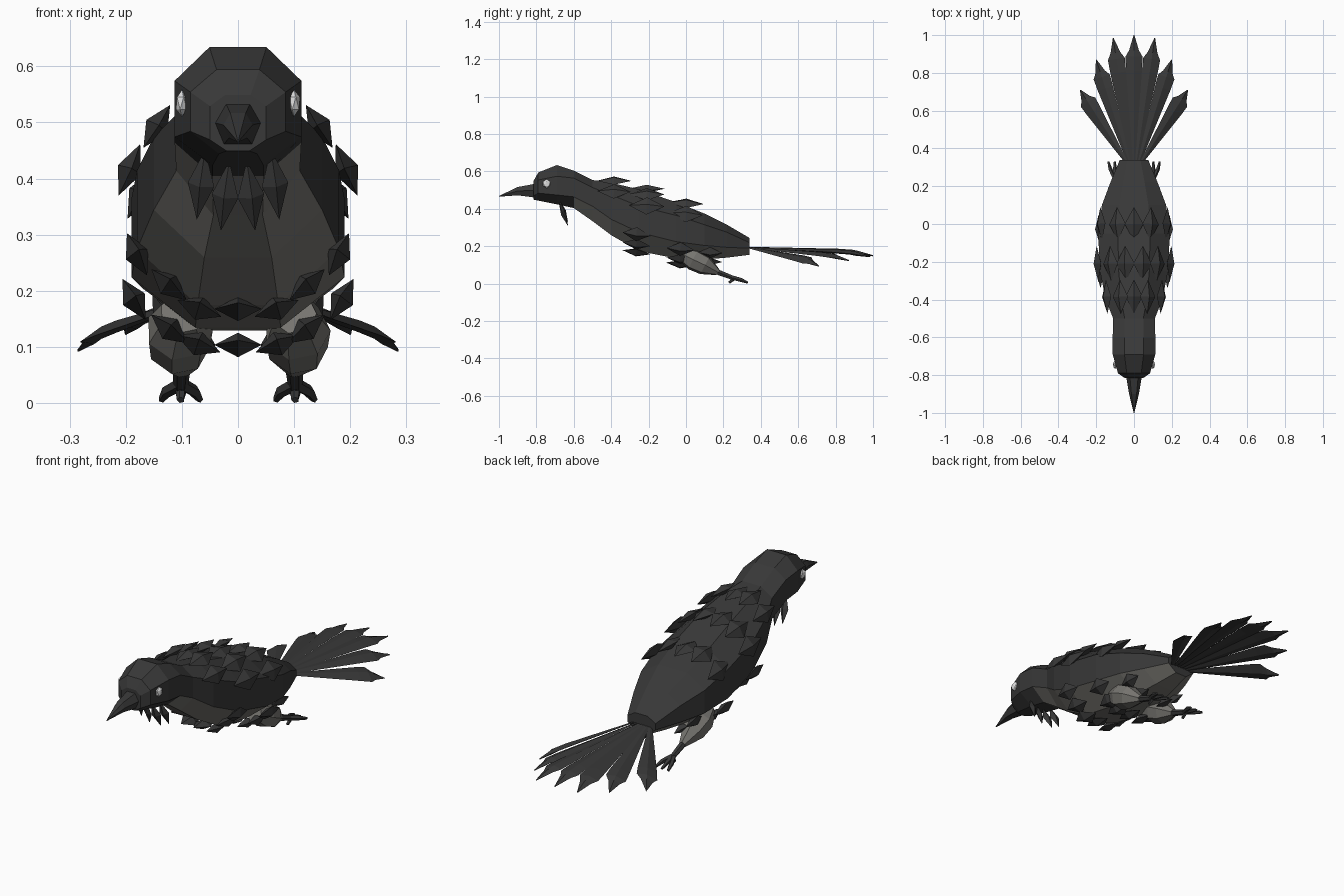
import bpy, bmesh, math
from mathutils import Vector

if "Cube" in bpy.data.objects:
    bpy.data.objects.remove(bpy.data.objects["Cube"])


def material(name, col):
    m = bpy.data.materials.new(name)
    m.diffuse_color = (*col, 1)
    m.use_nodes = True
    m.node_tree.nodes["Principled BSDF"].inputs["Base Color"].default_value = m.diffuse_color
    return m


DARK = material("charcoal", (0.04, 0.04, 0.04))
GREY = material("warm_grey", (0.18, 0.175, 0.16))
EYE = material("pale_eye", (0.75, 0.75, 0.75))


def finish(name, bm, *mats):
    bmesh.ops.recalc_face_normals(bm, faces=bm.faces[:])
    me = bpy.data.meshes.new(name)
    bm.to_mesh(me)
    bm.free()
    for m in mats:
        me.materials.append(m)
    ob = bpy.data.objects.new(name, me)
    bpy.context.collection.objects.link(ob)
    return ob


def loft(bm, rings):
    """Skin a list of equal-length point rings and cap both ends."""
    vs = [[bm.verts.new(p) for p in r] for r in rings]
    n = len(vs[0])
    for a, b in zip(vs, vs[1:]):
        for i in range(n):
            j = (i + 1) % n
            bm.faces.new((a[i], a[j], b[j], b[i]))
    bm.faces.new(vs[0])
    bm.faces.new(vs[-1])


def tube(bm, path, sides):
    """Tapered tube; path holds (x, y, z, radius)."""
    pts = [Vector(p[:3]) for p in path]
    rings = []
    for i, p in enumerate(pts):
        d = (pts[min(i + 1, len(pts) - 1)] - pts[max(i - 1, 0)]).normalized()
        u = d.cross(Vector((0, 0, 1))).normalized()
        v = u.cross(d)
        ang = [2 * math.pi * k / sides for k in range(sides)]
        rings.append([p + path[i][3] * (u * math.cos(a) + v * math.sin(a)) for a in ang])
    loft(bm, rings)


def feather(bm, mid, d, n, length, half, thick):
    """Short pointed feather: a flattened octahedron around mid."""
    d = d.normalized()
    s = d.cross(n).normalized()
    n = s.cross(d)
    tail, tip = bm.verts.new(mid - d * length * 0.5), bm.verts.new(mid + d * length * 0.5)
    ring = [bm.verts.new(mid + o) for o in (s * half, n * thick, -s * half, -n * thick)]
    for i in range(4):
        a, b = ring[i], ring[(i + 1) % 4]
        bm.faces.new((tail, a, b))
        bm.faces.new((tip, b, a))


# Body cross-sections: y, half width, top, upper side, lower side, bottom
SECTIONS = [
    (-.815, .05, .555, .535, .475, .455), (-.79, .085, .60, .56, .49, .45),
    (-.69, .113, .64, .58, .48, .43), (-.60, .113, .61, .57, .47, .41),
    (-.50, .11, .56, .52, .42, .34), (-.40, .15, .545, .48, .35, .265),
    (-.25, .18, .51, .42, .28, .18), (-.05, .19, .44, .37, .23, .14),
    (.10, .17, .38, .32, .21, .135), (.22, .125, .32, .28, .20, .145),
    (.34, .075, .25, .225, .195, .16)]


def half_ring(sec):
    y, w, top, hi, lo, bot = sec
    return [(.45 * w, y, top), (w, y, hi), (w, y, lo), (.4 * w, y, bot)]


def on_body(y, u, side):
    """Point and outward normal; u runs 0 (spine) to 5 (belly centre)."""
    for a, b in zip(SECTIONS, SECTIONS[1:]):
        if a[0] <= y <= b[0]:
            t = (y - a[0]) / (b[0] - a[0])
            sec = [p + (q - p) * t for p, q in zip(a, b)]
            break
    pts = [Vector((0, y, sec[2]))] + [Vector(p) for p in half_ring(sec)] + [Vector((0, y, sec[5]))]
    i = min(int(u), 4)
    p = pts[i].lerp(pts[i + 1], u - i)
    n = p - Vector((0, y, (sec[3] + sec[4]) / 2))
    p.x *= side
    n.x *= side
    return p, n.normalized()


# Body with grey underside behind the head
bm = bmesh.new()
rings = []
for s in SECTIONS:
    h = half_ring(s)
    rings.append(h + [(-x, y, z) for x, y, z in reversed(h)])
loft(bm, rings)
bm.faces.ensure_lookup_table()
for k in range(len(SECTIONS) - 1):
    for i in (2, 3, 4):
        if SECTIONS[k][0] >= -.6:
            bm.faces[k * 8 + i].material_index = 1
finish("body", bm, DARK, GREY)

# Beak
bm = bmesh.new()
base = [(.022, .54), (.042, .505), (.026, .466), (-.026, .466), (-.042, .505), (-.022, .54)]
loft(bm, [[(x, -.805, z) for x, z in base],
          [(x * .62, -.9, .478 + (z - .466) * .6) for x, z in base],
          [(x * .04, -1, .471 + (z - .466) * .05) for x, z in base]])
finish("beak", bm, DARK)

# Eyes
for side, label in ((1, "right"), (-1, "left")):
    bm = bmesh.new()
    bmesh.ops.create_icosphere(bm, subdivisions=1, radius=1)
    for v in bm.verts:
        v.co = Vector((side * .1 + v.co.x * .012, -.745 + v.co.y * .023, .54 + v.co.z * .024))
    finish("eye_" + label, bm, EYE)


def feather_row(name, y, us, length, half, lift, slope):
    bm = bmesh.new()
    for u in us:
        for side in ((1,) if u in (0, 5) else (1, -1)):
            p, n = on_body(y, u, side)
            feather(bm, p + n * lift, Vector((0, 1, slope)) + n * .05, n, length, half, .022)
    finish(name, bm, DARK)


# Back and belly feathers
feather_row("back_feathers_front", -.385, (0, .95, 1.75), .18, .045, .015, -.05)
feather_row("back_feathers_middle", -.21, (.5, 1.3, 1.95), .19, .05, .018, -.05)
feather_row("back_feathers_rear", 0, (0, .95, 1.75), .18, .05, .018, -.1)
feather_row("belly_feathers_front", -.265, (3.1, 3.6, 4.1, 5), .15, .042, .015, -.1)
feather_row("belly_feathers_middle", -.03, (3.25, 3.75, 4.2, 5), .15, .042, .03, -.06)
feather_row("belly_feathers_rear", .13, (3.4, 4), .13, .035, .015, 0)

# Throat feathers
bm = bmesh.new()
for x, z in ((.066, .395), (.023, .375)):
    for side in (1, -1):
        feather(bm, Vector((x * side, -.655, z)), Vector((side * .12, .4, -1)),
                Vector((side * .2, -1, -.4)), .135, .024, .013)
finish("throat_feathers", bm, DARK)

# Tail fan: narrow root, wide shoulder, pointed tip
bm = bmesh.new()
FAN = [(0, 1.0, .155), (.11, .985, .15), (.2, .87, .13), (.285, .71, .10)]
for k, (x, y, z) in enumerate(FAN):
    for side in ((1,) if k == 0 else (1, -1)):
        root, tip = Vector((side * .014 * k, .33, .2)), Vector((side * x, y, z))
        d = tip - root
        s = Vector((d.y, -d.x, 0)).normalized() + Vector((0, 0, -side * .12 * k))
        up = Vector((0, 0, 1))
        rings = []
        for t, w, rise in ((0, .008, 0), (.72, .042, .014), (.83, .045, .014),
                           (.88, .026, .01), (1, .002, 0)):
            p = root + d * t + up * rise
            th = .011 if 0 < t < 1 else .003
            rings.append([p + s * w, p + up * th, p - s * w, p - up * th])
        loft(bm, rings)
finish("tail", bm, DARK)

# Legs and feet
for side, label in ((1, "right"), (-1, "left")):
    bm = bmesh.new()
    tube(bm, [(side * .1, -.02, .165, .04), (side * .105, .04, .135, .06),
              (side * .105, .10, .105, .055), (side * .1, .17, .067, .018)], 7)
    finish("thigh_" + label, bm, GREY)
    bm = bmesh.new()
    tube(bm, [(side * .1, .15, .075, .017), (side * .102, .25, .037, .013)], 6)
    for dx in (-.034, 0, .034):
        tube(bm, [(side * .102, .24, .04, .012), (side * .102 + dx * .7, .29, .027, .011),
                  (side * .102 + dx, .33, .012, .006)], 5)
    tube(bm, [(side * .102, .26, .035, .01), (side * .102, .23, .011, .007)], 5)
    finish("foot_" + label, bm, DARK)

# Rest the lowest point on the ground
bpy.context.view_layer.update()
obs = list(bpy.context.collection.objects)
low = min(v.co.z for o in obs for v in o.data.vertices)
for o in obs:
    o.location.z -= low
